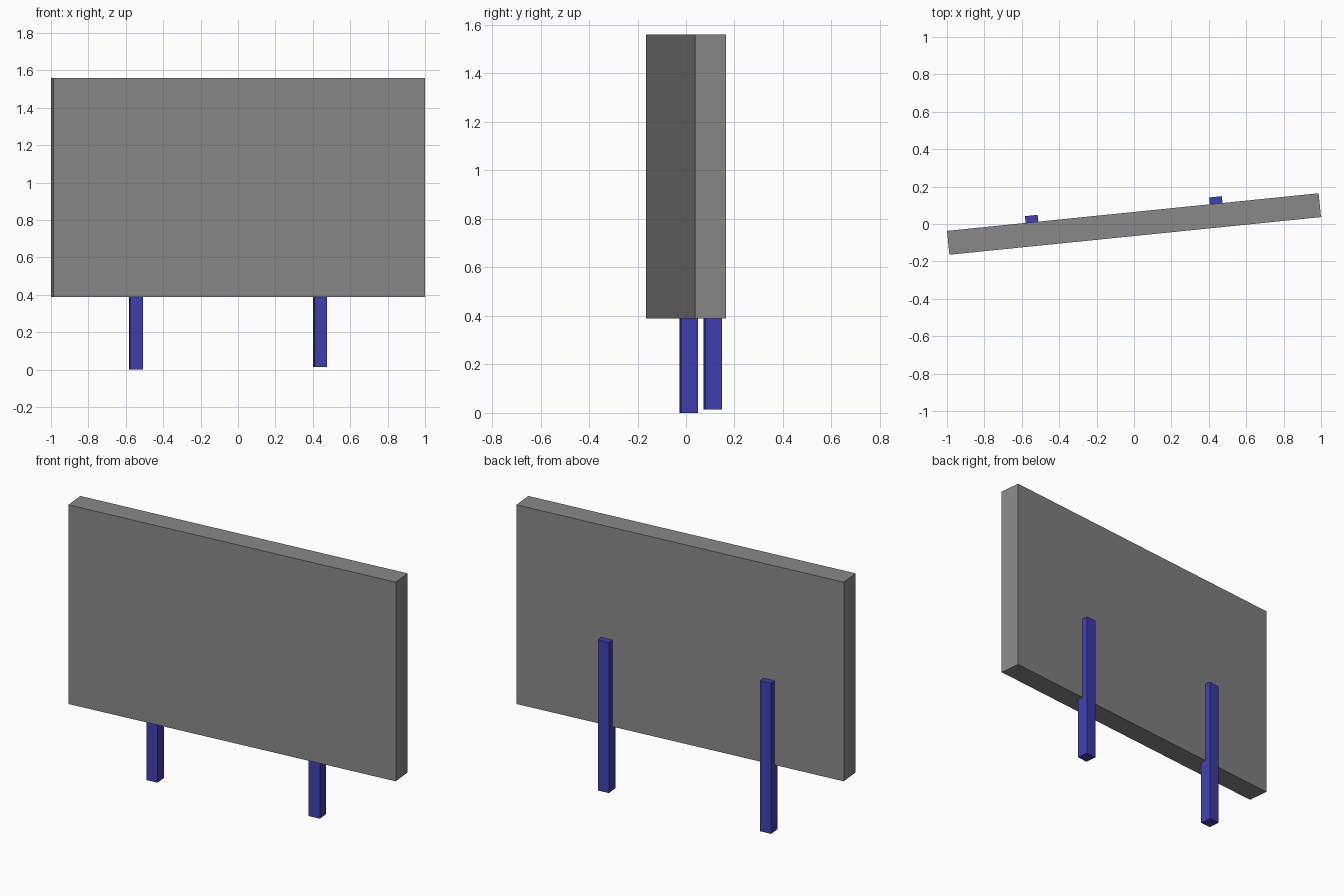
import bpy, math
from mathutils import Matrix, Vector

if "Cube" in bpy.data.objects:
    bpy.data.objects.remove(bpy.data.objects["Cube"])

ANGLE = math.radians(5.78)  # whole sign is turned slightly about z


def material(name, rgb):
    m = bpy.data.materials.new(name)
    m.diffuse_color = (*rgb, 1)
    m.use_nodes = True
    m.node_tree.nodes["Principled BSDF"].inputs["Base Color"].default_value = m.diffuse_color
    return m


def box(name, size, centre, mat):
    bpy.ops.mesh.primitive_cube_add(size=1)
    ob = bpy.context.object
    ob.name = name
    ob.data.transform(Matrix.Diagonal((*size, 1)))
    ob.location = Matrix.Rotation(ANGLE, 3, 'Z') @ Vector(centre)
    ob.rotation_euler.z = ANGLE
    ob.data.materials.append(mat)
    return ob


grey = material("board grey", (0.25, 0.25, 0.25))
blue = material("post blue", (0.051, 0.051, 0.445))

# Sign board
box("sign_board", (1.997, 0.128, 1.17), (0, 0, 0.975), grey)

# Posts sunk halfway into the back of the board, the right one slightly higher
for name, x, base in (("left_post", -0.542, 0.0), ("right_post", 0.448, 0.014)):
    box(name, (0.068, 0.069, 0.885), (x, 0.066, base + 0.4425), blue)
